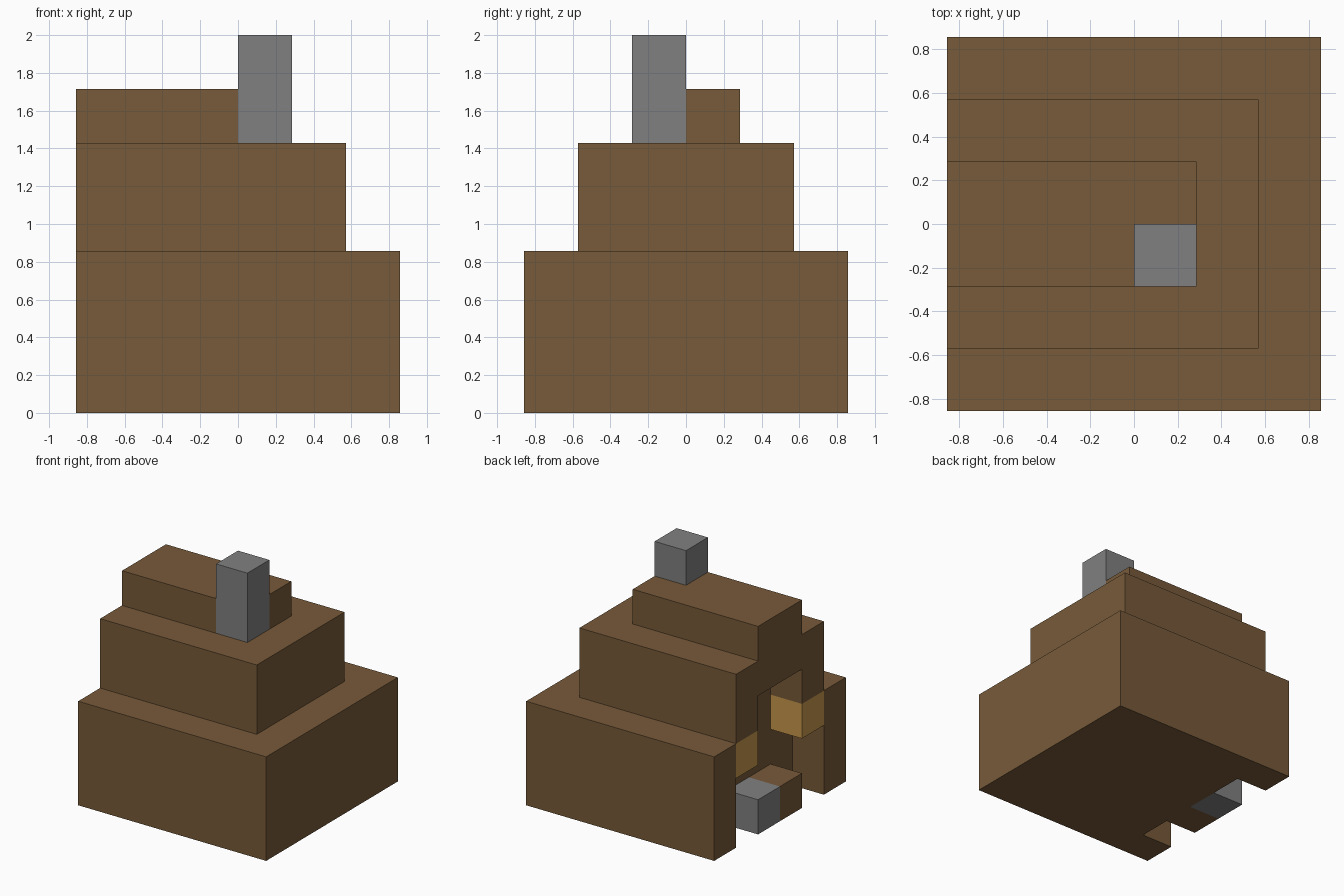
import bpy
import bmesh

cube = bpy.data.objects.get("Cube")
if cube:
    bpy.data.objects.remove(cube, do_unlink=True)

U = 2 / 7  # one block


def material(name, rgb):
    m = bpy.data.materials.new(name)
    m.use_nodes = True
    color = (*rgb, 1)
    m.diffuse_color = color
    bsdf = next(n for n in m.node_tree.nodes if n.type == "BSDF_PRINCIPLED")
    bsdf.inputs["Base Color"].default_value = color
    return m


brown = material("brown wood", (0.185, 0.103, 0.041))
gray = material("gray stone", (0.216, 0.216, 0.216))
amber = material("amber glass", (0.57, 0.31, 0.07))


def extrude_plan(name, plan, z0, z1, mat):
    """Raise a counter-clockwise floor plan, in blocks, from z0 to z1."""
    bm = bmesh.new()
    floor = bm.faces.new([bm.verts.new((x * U, y * U, z0 * U)) for x, y in plan])
    top = bmesh.ops.extrude_face_region(bm, geom=[floor], use_keep_orig=True)["geom"]
    for v in top:
        if isinstance(v, bmesh.types.BMVert):
            v.co.z = z1 * U
    bmesh.ops.recalc_face_normals(bm, faces=bm.faces)
    mesh = bpy.data.meshes.new(name)
    bm.to_mesh(mesh)
    bm.free()
    mesh.materials.append(mat)
    obj = bpy.data.objects.new(name, mesh)
    bpy.context.collection.objects.link(obj)
    return obj


def rect(x0, x1, y0, y1):
    return [(x0, y0), (x1, y0), (x1, y1), (x0, y1)]


def notched(x1, half, notch):
    """Rectangle with a one-block-deep doorway recess in its -x side."""
    return [(-3, -half), (x1, -half), (x1, half), (-3, half),
            (-3, notch), (-2, notch), (-2, -notch), (-3, -notch)]


# Stepped house body with the doorway recess
extrude_plan("lower_walls", notched(3, 3, 2), 0, 3, brown)
extrude_plan("upper_walls", notched(2, 2, 1), 3, 4, brown)
extrude_plan("lower_roof", rect(-3, 2, -2, 2), 4, 5, brown)

# Ridge with a corner left out for the chimney
ridge = [(-3, -1), (0, -1), (0, 0), (1, 0), (1, 1), (-3, 1)]
extrude_plan("roof_ridge", ridge, 5, 6, brown)
extrude_plan("chimney", rect(0, 1, -1, 0), 5, 7, gray)

# Lamp blocks under the lintel on both sides of the doorway
for side, y in (("left", -2), ("right", 1)):
    extrude_plan("lamp_" + side, rect(-3, -2, y, y + 1), 2, 3, amber)

# Doorstep, half stone and half wood
extrude_plan("stone_step", rect(-3, -2, 0, 1), 0, 1, gray)
extrude_plan("wood_step", rect(-3, -2, -1, 0), 0, 1, brown)
